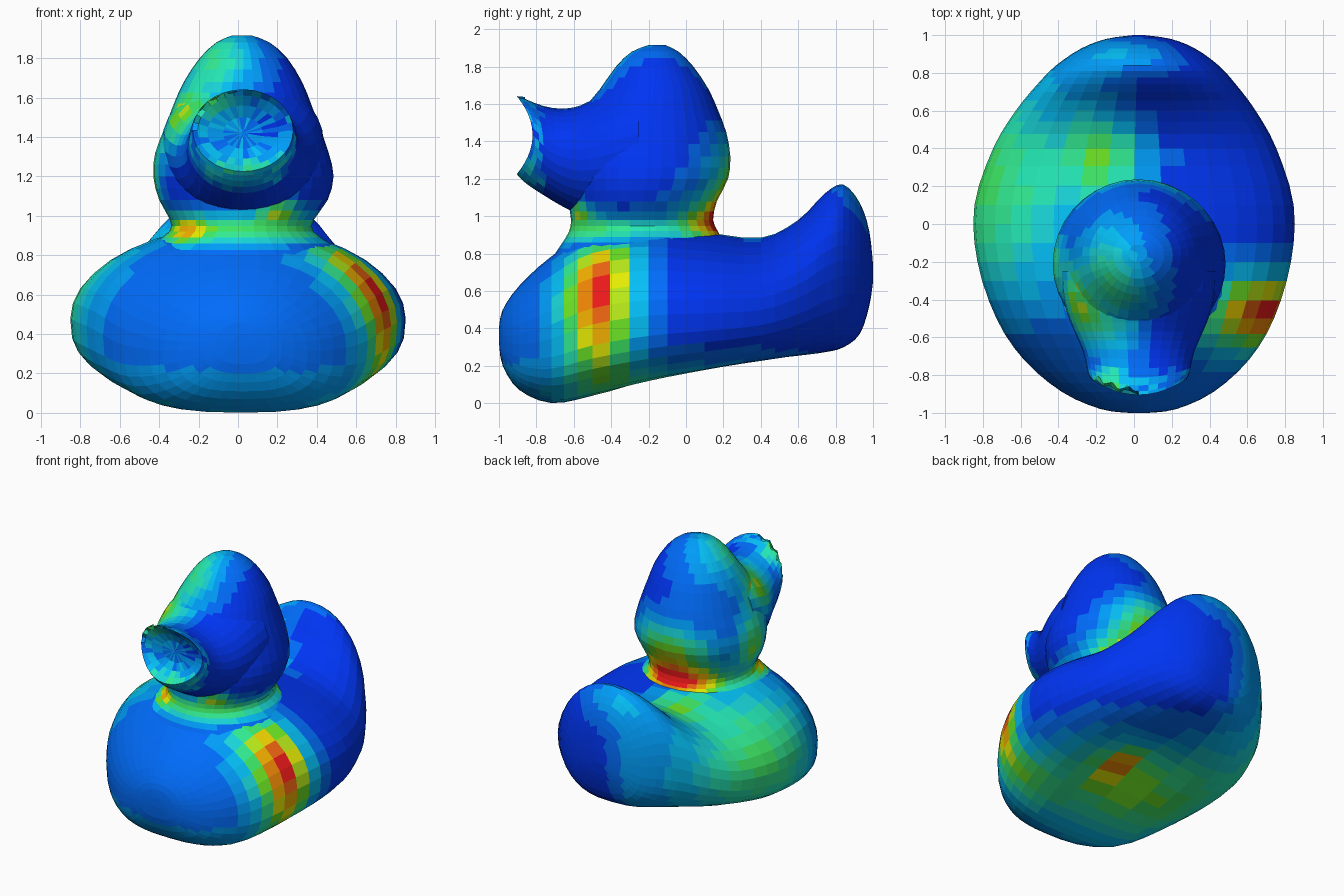
import bpy, math, random
from mathutils import Vector

if "Cube" in bpy.data.objects:
    bpy.data.objects.remove(bpy.data.objects["Cube"])

random.seed(4)


def spline(keys, steps):
    """Catmull-Rom through rows of numbers."""
    rows = []
    for i in range(len(keys) - 1):
        p0, p1 = keys[max(i - 1, 0)], keys[i]
        p2, p3 = keys[i + 1], keys[min(i + 2, len(keys) - 1)]
        for s in range(steps):
            t = s / steps
            rows.append([0.5 * (2 * b + (c - a) * t + (2 * a - 5 * b + 4 * c - d) * t * t
                                + (3 * b - a - 3 * c + d) * t ** 3)
                         for a, b, c, d in zip(p0, p1, p2, p3)])
    rows.append(list(keys[-1]))
    return rows


def power(v, n):
    return math.copysign(abs(v) ** (2 / n), v)


# Stepped rainbow palette, blue to red
LEVELS = 18
palette = []
for i in range(LEVELS):
    v = i / (LEVELS - 1)
    stops = [(0, .01, .6), (0, .04, .95), (0, .5, .95), (.02, .85, .4),
             (.06, .8, .02), (.85, .85, 0), (.9, .3, 0), (.85, .01, .01)]
    f = v * (len(stops) - 1)
    k = min(int(f), len(stops) - 2)
    m = bpy.data.materials.new(f"heat_{i:02d}")
    m.diffuse_color = (*Vector(stops[k]).lerp(Vector(stops[k + 1]), f - k), 1)
    m.use_nodes = True
    m.node_tree.nodes["Principled BSDF"].inputs["Base Color"].default_value = m.diffuse_color
    palette.append(m)


def loft(name, rings, heat):
    """Quad skin through equal rings, closed at both ends, coloured per face."""
    n = len(rings[0])
    verts = [p for r in rings for p in r]
    faces = [(a * n + j, a * n + (j + 1) % n, (a + 1) * n + (j + 1) % n, (a + 1) * n + j)
             for a in range(len(rings) - 1) for j in range(n)]
    for a in (0, len(rings) - 1):
        verts.append(sum((Vector(p) for p in rings[a]), Vector()) / n)
        c = len(verts) - 1
        for j in range(n):
            e = (a * n + j, a * n + (j + 1) % n)
            faces.append((c, e[1], e[0]) if a == 0 else (c, e[0], e[1]))
    me = bpy.data.meshes.new(name)
    me.from_pydata(verts, [], faces)
    for m in palette:
        me.materials.append(m)
    for p in me.polygons:
        v = heat(*p.center)
        p.material_index = round(max(0, min(1, v)) * (LEVELS - 1))
    ob = bpy.data.objects.new(name, me)
    bpy.context.collection.objects.link(ob)
    return ob


def blob(p, c, r):
    return math.exp(-sum(((a - b) / s) ** 2 for a, b, s in zip(p, c, r)))


# Body with upturned tail: y, half width, bottom, top
body_keys = [(-1.0, .05, .33, .4), (-.98, .2, .2, .5), (-.89, .4, .07, .63),
             (-.72, .595, .0, .785), (-.5, .735, .03, .92), (-.2, .83, .09, .95),
             (.1, .845, .14, .915), (.4, .75, .195, .885), (.6, .635, .235, .98),
             (.74, .525, .265, 1.12), (.84, .43, .295, 1.17), (.93, .3, .37, 1.07),
             (.98, .17, .52, .92), (1.0, .03, .65, .74)]
rings = []
for y, w, lo, hi in spline(body_keys, 3):
    back = min(1, max(0, (y + .2) / .8))
    mid = lo + (hi - lo) * .44
    ring = []
    for j in range(36):
        a = -2 * math.pi * j / 36
        c, s = math.cos(a), math.sin(a)
        n = 2.8 - .2 * back if s < 0 else 2.0
        x = w * power(c, n) + .025 * y * y
        z = max(0, mid + power(s, n) * ((hi - mid) if s > 0 else (mid - lo)))
        if s < 0:  # hollow underside
            z += .1 * s * s * blob((x, y), (0, .1), (.33, .4))
        ring.append((x, y, z))
    rings.append(ring)


def body_heat(*p):
    x, y, z = p
    v = .13 + .05 * min(1, max(0, (-y - .1) / .4))
    v += .1 * min(1, max(0, -x / .2)) * min(1, max(0, (y + .5) / .3))
    v += .95 * blob(p, (.62, -.46, .55), (.3, .17, .38))
    v += .3 * blob(p, (-.75, .2, .6), (.45, .5, .4))
    v += .35 * blob(p, (-.15, .35, .9), (.2, .2, .2))
    v += .4 * blob(p, (0, -.1, .1), (.7, .6, .15)) + .5 * blob(p, (.1, .0, .22), (.18, .18, .2))
    v += .12 * blob(p, (0, .9, 1.1), (.2, .1, .2))
    return v


loft("body", rings, body_heat)

# Neck and head: z, left, right, front, back
head_keys = [(.80, -.54, .56, -.7, .23), (.86, -.44, .47, -.66, .2), (.92, -.35, .385, -.625, .17),
             (.98, -.345, .385, -.615, .145), (1.08, -.4, .455, -.63, .165),
             (1.2, -.43, .485, -.65, .225), (1.32, -.42, .46, -.65, .237),
             (1.45, -.37, .415, -.62, .215), (1.57, -.325, .37, -.55, .17),
             (1.68, -.275, .325, -.46, .12), (1.8, -.195, .25, -.375, .04),
             (1.88, -.11, .16, -.29, -.04), (1.915, -.03, .07, -.2, -.11)]
rings = []
for z, l, r, f, b in spline(head_keys, 2):
    ring = []
    for j in range(36):
        a = 2 * math.pi * j / 36
        ring.append(((l + r) / 2 + (r - l) / 2 * math.cos(a),
                     (f + b) / 2 + (b - f) / 2 * math.sin(a), z))
    rings.append(ring)


def head_heat(*p):
    x, y, z = p
    v = .13 + .33 * blob(p, (-.12, -.3, 1.78), (.2, .3, .25))
    v += .9 * blob(p, (.0, .17, .97), (.42, .24, .12))
    v += .5 * blob(p, (0, .2, 1.2), (.3, .2, .18))
    v += .5 * blob(p, (0, -.45, .93), (.6, .4, .07))
    v += .5 * blob(p, (.2, -.6, 1.03), (.1, .2, .05))
    v += .55 * blob(p, (-.3, -.6, .93), (.1, .2, .07))
    v += .6 * blob(p, (-.28, -.42, 1.48), (.12, .2, .14))
    v += .45 * blob(p, (-.42, -.2, 1.2), (.12, .15, .2))
    return v


loft("head", rings, head_heat)

# Open beak: y, half width, bottom, top, bow of the lip, then the mouth hollow
beak_keys = [(-.25, .41, 1.05, 1.7, 0), (-.36, .405, 1.0, 1.69, 0), (-.47, .38, .99, 1.64, 0),
             (-.57, .34, 1.01, 1.59, 0), (-.66, .3, 1.055, 1.575, .005),
             (-.735, .28, 1.115, 1.59, .03), (-.785, .27, 1.175, 1.625, .07),
             (-.82, .255, 1.225, 1.642, .085)]
mouth = [(-.81, .23, 1.255, 1.61, .05), (-.8, .18, 1.29, 1.56, .02),
         (-.79, .1, 1.34, 1.5, .0), (-.785, .03, 1.4, 1.44, 0)]
outer = spline(beak_keys, 2)
rings = []
for i, (y, w, lo, hi, bow) in enumerate(outer + mouth):
    ring = []
    for j in range(32):
        a = 2 * math.pi * j / 32
        c, s = math.cos(a), math.sin(a)
        # ragged edge on the upper lip's left side
        rag = .04 * (j % 2) if i == len(outer) - 1 and s > .1 and c < .1 else 0
        ring.append((.025 + w * c, y - bow * s * s + rag, (lo + hi) / 2 + (hi - lo) / 2 * s))
    rings.append(ring)


def beak_heat(*p):
    x, y, z = p
    v = .13 + .2 * blob(p, (0, -.9, 1.25), (.4, .1, .1))
    v += .35 * blob(p, (-.15, -.88, 1.58), (.12, .08, .1))
    v += .25 * blob(p, (-.12, -.5, 1.6), (.15, .25, .12))
    v += .5 * blob(p, (-.28, -.42, 1.48), (.12, .2, .14))
    if y < -.77:
        v += random.uniform(0, .14)
    return v


loft("beak", rings, beak_heat)
